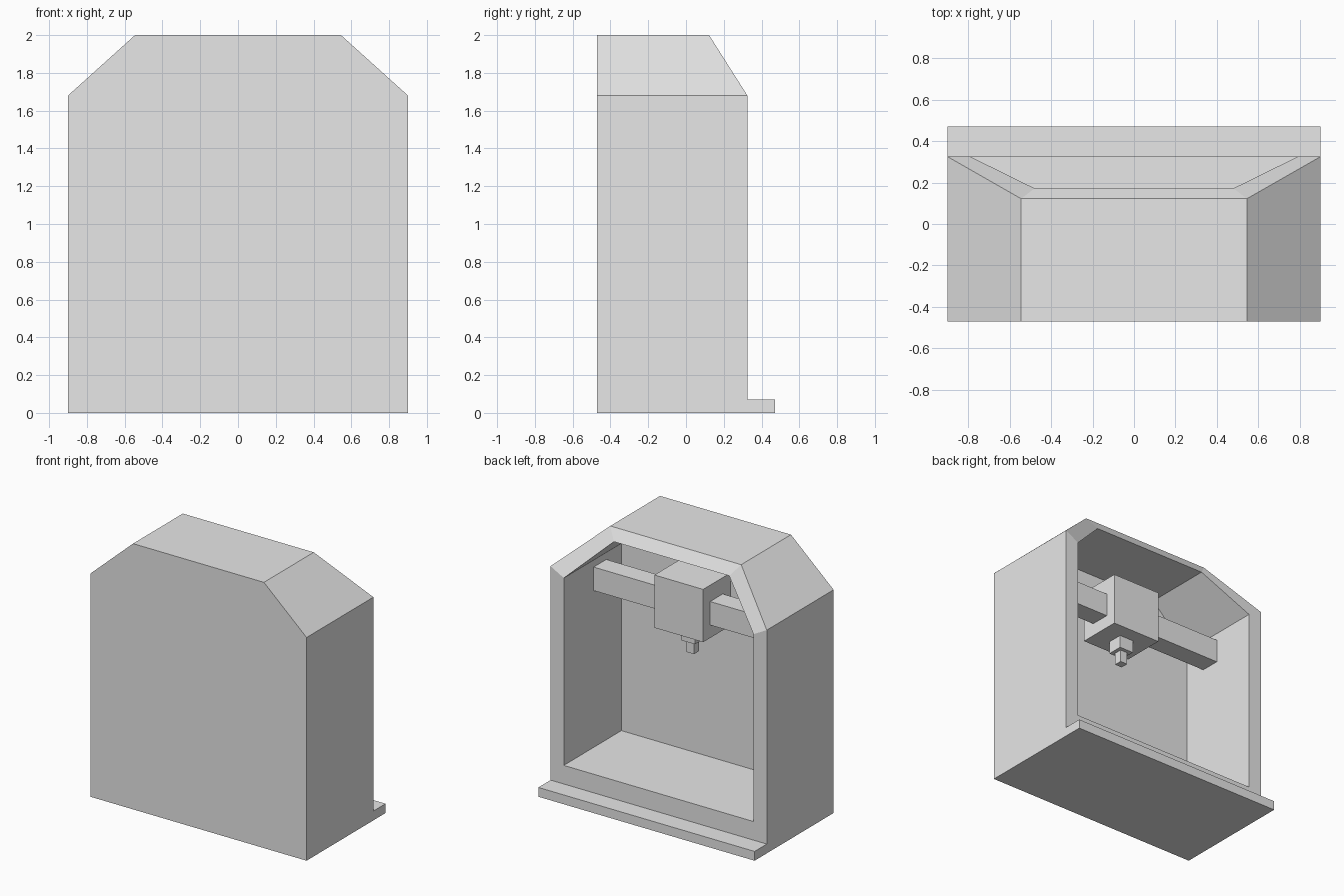
import bpy
import bmesh
from mathutils import Vector

cube = bpy.data.objects.get("Cube")
if cube:
    bpy.data.objects.remove(cube, do_unlink=True)

GREY = (0.8, 0.8, 0.8, 1.0)
grey = bpy.data.materials.new("light grey")
grey.use_nodes = True
grey.diffuse_color = GREY
grey.node_tree.nodes["Principled BSDF"].inputs["Base Color"].default_value = GREY


def finish(name, bm):
    bmesh.ops.recalc_face_normals(bm, faces=bm.faces)
    mesh = bpy.data.meshes.new(name)
    bm.to_mesh(mesh)
    bm.free()
    mesh.materials.append(grey)
    obj = bpy.data.objects.new(name, mesh)
    bpy.context.collection.objects.link(obj)
    return obj


def box(name, low, high):
    low, high = Vector(low), Vector(high)
    bm = bmesh.new()
    bmesh.ops.create_cube(bm, size=1)
    bmesh.ops.scale(bm, vec=high - low, verts=bm.verts)
    bmesh.ops.translate(bm, vec=(low + high) / 2, verts=bm.verts)
    return finish(name, bm)


def ring(bm, half):
    """Six-sided loop made from its right half, mirrored across x."""
    points = half + [(-x, y, z) for x, y, z in reversed(half)]
    return [bm.verts.new(p) for p in points]


# Enclosure: an open-backed, chamfered shell made of four loops
FRONT, BACK, TOP_BACK = -0.47, 0.325, 0.122
INNER_FRONT, INNER_TOP_BACK = -0.36, 0.172


def outer(back, top_back):
    return [(0.9, back, 0), (0.9, back, 1.68), (0.545, top_back, 2)]


def inner(back, top_back):
    return [(0.79, back, 0.21), (0.79, back, 1.62), (0.48, top_back, 1.918)]


bm = bmesh.new()
loops = [ring(bm, half) for half in (
    outer(FRONT, FRONT),
    outer(BACK, TOP_BACK),
    inner(BACK, INNER_TOP_BACK),
    inner(INNER_FRONT, INNER_FRONT),
)]
for a, b in zip(loops, loops[1:]):
    for i in range(len(a)):
        j = (i + 1) % len(a)
        bm.faces.new((a[i], a[j], b[j], b[i]))
bm.faces.new(loops[0])
bm.faces.new(loops[-1])
finish("enclosure", bm)

# Ledge along the bottom of the open side
box("ledge", (-0.9, BACK, 0), (0.9, 0.47, 0.07))

# Cross rail between the side walls
box("cross_rail", (-0.79, -0.18, 1.39), (0.79, -0.03, 1.567))

# Tool head on the rail, with its collar and bit below
HEAD_X, HEAD_Y = 0.023, -0.114


def head_part(name, width, depth, bottom, top):
    box(name, (HEAD_X - width / 2, HEAD_Y - depth / 2, bottom),
        (HEAD_X + width / 2, HEAD_Y + depth / 2, top))


head_part("tool_head", 0.406, 0.334, 1.293, 1.69)
head_part("collar", 0.117, 0.117, 1.197, 1.293)
head_part("tool_bit", 0.06, 0.06, 1.104, 1.197)
